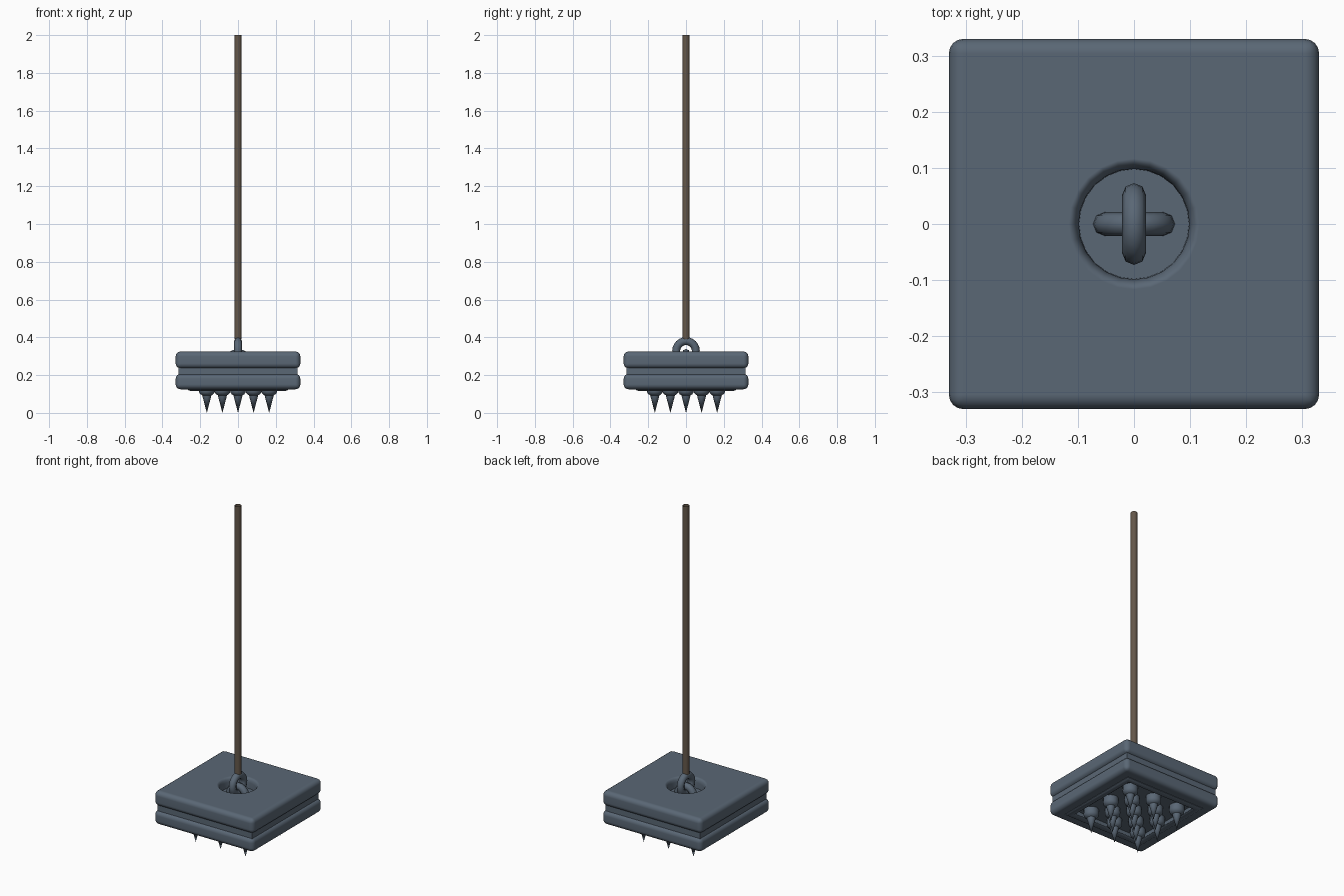
import bpy, bmesh, math

if "Cube" in bpy.data.objects:
    bpy.data.objects.remove(bpy.data.objects["Cube"])

def material(name, rgb):
    m = bpy.data.materials.new(name)
    m.diffuse_color = (*rgb, 1)
    m.use_nodes = True
    m.node_tree.nodes["Principled BSDF"].inputs["Base Color"].default_value = m.diffuse_color
    return m

slate = material("slate metal", (0.102, 0.136, 0.178))
brown = material("brown rope", (0.127, 0.095, 0.068))

def finish(name, bm, mat):
    bmesh.ops.recalc_face_normals(bm, faces=bm.faces)
    me = bpy.data.meshes.new(name)
    bm.to_mesh(me)
    bm.free()
    ob = bpy.data.objects.new(name, me)
    bpy.context.collection.objects.link(ob)
    me.materials.append(mat)
    return ob

def smooth(ob, angle=38):
    bpy.ops.object.select_all(action='DESELECT')
    bpy.context.view_layer.objects.active = ob
    ob.select_set(True)
    bpy.ops.object.shade_smooth_by_angle(angle=math.radians(angle))

def lathe(name, profile, n, mat, closed=False, x=0, y=0):
    """Spin (radius, z) points; n = 4 gives square rings whose radius is the half width."""
    bm = bmesh.new()
    k, off = (math.sqrt(2), math.pi / 4) if n == 4 else (1, 0)
    rings = []
    for r, z in profile:
        if r == 0:
            rings.append([bm.verts.new((x, y, z))] * n)
        else:
            rings.append([bm.verts.new((x + k * r * math.cos(off + math.tau * i / n),
                                        y + k * r * math.sin(off + math.tau * i / n), z))
                          for i in range(n)])
    pairs = list(zip(rings, rings[1:])) + ([(rings[-1], rings[0])] if closed else [])
    for a, b in pairs:
        for i in range(n):
            j = (i + 1) % n
            vs = list(dict.fromkeys((a[i], a[j], b[j], b[i])))
            bm.faces.new(vs)
    return finish(name, bm, mat)

def slab(name, half, z0, z1, bevel):
    bm = bmesh.new()
    bmesh.ops.create_cube(bm, size=1)
    for v in bm.verts:
        v.co = (v.co.x * 2 * half, v.co.y * 2 * half, (z0 + z1) / 2 + v.co.z * (z1 - z0))
    if bevel:
        bmesh.ops.bevel(bm, geom=bm.edges[:], offset=bevel, segments=4, profile=0.5, affect='EDGES')
    return finish(name, bm, slate)

def cut(ob, cutter):
    mod = ob.modifiers.new("cut", 'BOOLEAN')
    mod.object, mod.operation, mod.solver = cutter, 'DIFFERENCE', 'EXACT'
    bpy.context.view_layer.objects.active = ob
    bpy.ops.object.modifier_apply(modifier="cut")
    bpy.data.objects.remove(cutter)

def weighted(ob):
    smooth(ob)
    ob.modifiers.new("normals", 'WEIGHTED_NORMAL').keep_sharp = True

# upper slab with a round, soft-edged socket
upper = slab("upper_slab", 0.33, 0.236, 0.325, 0.026)
cut(upper, lathe("socket_cutter", [(0, 0.265), (0.098, 0.265), (0.099, 0.300), (0.103, 0.314),
                                   (0.109, 0.322), (0.117, 0.3252), (0.117, 0.36), (0, 0.36)], 24, slate))
weighted(upper)

# recessed middle band
slab("middle_band", 0.315, 0.18, 0.255, 0)

# lower slab with a square pocket underneath
lower = slab("lower_slab", 0.33, 0.125, 0.207, 0.026)
cut(lower, lathe("pocket_cutter", [(0, 0.05), (0.225, 0.05), (0.225, 0.145), (0, 0.145)], 4, slate))
weighted(lower)

# rounded lip around the pocket
lip = lathe("pocket_lip", [(0.268, 0.13), (0.266, 0.123), (0.258, 0.118), (0.246, 0.116),
                           (0.234, 0.118), (0.226, 0.124), (0.223, 0.146), (0.25, 0.146)], 4, slate, closed=True)
smooth(lip)

# spikes: a 3 x 3 grid with four more in between
s = 0.165
spots = [(i * s, j * s) for i in (-1, 0, 1) for j in (-1, 0, 1)]
spots += [(i * s / 2, j * s / 2) for i in (-1, 1) for j in (-1, 1)]
for i, (x, y) in enumerate(spots):
    spike = lathe(f"spike_{i + 1}", [(0, 0.15), (0.041, 0.15), (0.042, 0.117), (0.040, 0.107),
                                     (0.033, 0.098), (0.024, 0.093), (0.022, 0.084), (0, 0)],
                  16, slate, x=x, y=y)
    smooth(spike)

# two interlocked rings
for name, z, rot in (("upper_ring", 0.328, (0, math.pi / 2, 0)), ("socket_ring", 0.265, (math.pi / 2, 0, 0))):
    bpy.ops.mesh.primitive_torus_add(major_radius=0.052, minor_radius=0.021, major_segments=24,
                                     minor_segments=8, location=(0, 0, z), rotation=rot)
    ring = bpy.context.object
    ring.name = name
    ring.data.materials.append(slate)
    smooth(ring, 60)

# hanging rope, an open tube
smooth(lathe("rope", [(0.0185, 0.39), (0.0185, 2.0)], 12, brown))
